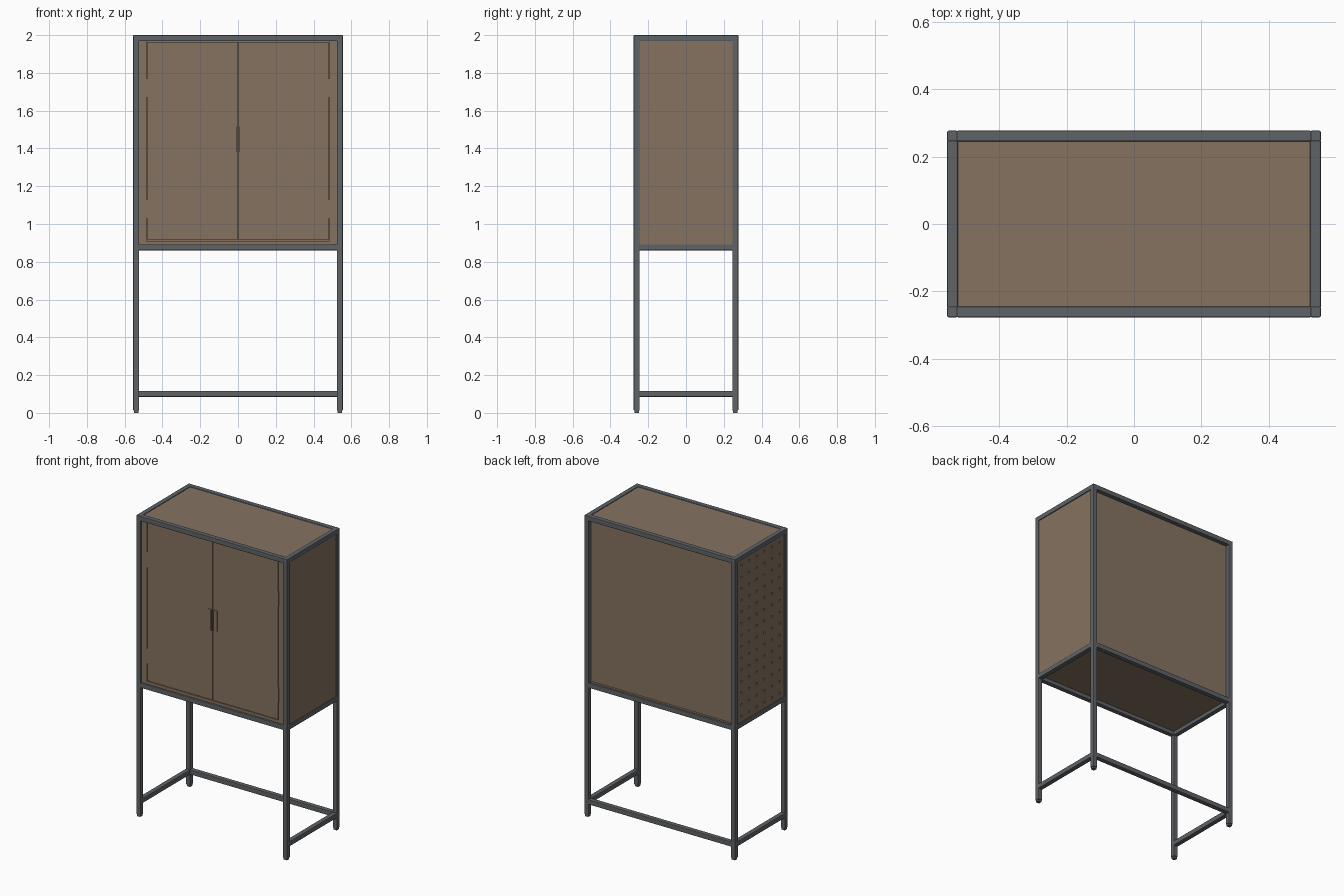
import bpy, bmesh, math
from mathutils import Matrix

if "Cube" in bpy.data.objects:
    bpy.data.objects.remove(bpy.data.objects["Cube"])


def material(name, rgb):
    m = bpy.data.materials.new(name)
    m.diffuse_color = (*rgb, 1)
    m.use_nodes = True
    m.node_tree.nodes["Principled BSDF"].inputs["Base Color"].default_value = m.diffuse_color
    return m


STEEL = material("dark grey steel", (0.115, 0.125, 0.135))
BROWN = material("brown panel", (0.235, 0.17, 0.12))

X, Y, T = 0.555, 0.277, 0.032      # half width, half depth, tube size
LOW, SHELF, TOP = 0.085, 0.86, 2.0  # lower rail, cabinet base, full height


def box(name, x, y, z, mat, bevel=0.0):
    """Box from (min, max) ranges on each axis."""
    bm = bmesh.new()
    bmesh.ops.create_cube(bm, size=1)
    for v in bm.verts:
        v.co = [r[0] if c < 0 else r[1] for c, r in zip(v.co, (x, y, z))]
    me = bpy.data.meshes.new(name)
    bm.to_mesh(me)
    bm.free()
    ob = bpy.data.objects.new(name, me)
    bpy.context.collection.objects.link(ob)
    me.materials.append(mat)
    if bevel:
        mod = ob.modifiers.new("edges", "BEVEL")
        mod.width, mod.segments = bevel, 2
    return ob


def span(side, outer, size):
    """Range of given size ending at the outer face on one side."""
    return (outer - size, outer) if side > 0 else (-outer, -outer + size)


# Corner posts with slimmer feet
for sx, xn in ((-1, "left"), (1, "right")):
    for sy, yn in ((-1, "front"), (1, "back")):
        box(f"{yn}_{xn}_post", span(sx, X, T), span(sy, Y, T), (0.012, TOP), STEEL, 0.004)
        box(f"{yn}_{xn}_foot", span(sx, X - 0.004, T - 0.008),
            span(sy, Y - 0.004, T - 0.008), (0, 0.014), STEEL)

# Horizontal rails; the lower level has no front rail
for level, z in (("lower", LOW), ("base", SHELF), ("top", TOP - T)):
    zr = (z, z + T)
    for s, n in ((-1, "left"), (1, "right")):
        box(f"{level}_{n}_rail", span(s, X, T), (-Y + T - 0.004, Y - T + 0.004), zr, STEEL, 0.004)
    for s, n in ((-1, "front"), (1, "back")):
        if level != "lower" or s > 0:
            box(f"{level}_{n}_rail", (-X + T - 0.004, X - T + 0.004), span(s, Y, T), zr, STEEL, 0.004)

# Cabinet panels
IX, IY = X - T + 0.002, Y - T + 0.002
Z0, Z1 = SHELF + T - 0.002, TOP - T + 0.002
box("top_panel", (-IX, IX), (-IY, IY), (TOP - 0.016, TOP - 0.005), BROWN)
box("bottom_panel", (-X + 0.012, X - 0.012), (-Y + 0.012, Y - 0.012),
    (SHELF + T - 0.008, SHELF + T + 0.003), BROWN)
box("back_panel", (-IX, IX), (Y - 0.038, Y - 0.027), (Z0, Z1), BROWN)
box("right_side_panel", (X - 0.017, X - 0.006), (-IY, IY), (Z0, Z1), BROWN)
left = box("left_side_panel", (-X + 0.006, -X + 0.017), (-IY, IY), (Z0, Z1), BROWN)

# Peg holes through the left side
bm = bmesh.new()
for r in range(14):
    for c in range(6):
        y, z = (c - 2.5) * 0.08, 0.93 + 0.077 * r
        bmesh.ops.create_cone(
            bm, cap_ends=True, segments=10, radius1=0.008, radius2=0.008, depth=0.04,
            matrix=Matrix.Translation((-X + 0.011, y, z)) @ Matrix.Rotation(math.pi / 2, 4, "Y"))
me = bpy.data.meshes.new("peg_hole_cutter")
bm.to_mesh(me)
bm.free()
cutter = bpy.data.objects.new("peg_hole_cutter", me)
bpy.context.collection.objects.link(cutter)
me.materials.append(BROWN)
cutter.hide_render = True
cutter.hide_viewport = True
mod = left.modifiers.new("peg_holes", "BOOLEAN")
mod.operation, mod.solver, mod.object = "DIFFERENCE", "EXACT", cutter

# Front surround, doors, handles and hinges
DX, DZ0, DZ1 = 0.48, 0.915, 1.964
FRONT = -Y + 0.012
box("front_sill", (-IX, IX), (FRONT, FRONT + 0.02), (Z0, DZ0 - 0.004), BROWN)
for s, n in ((-1, "left"), (1, "right")):
    def side(a, b):
        return tuple(sorted((s * a, s * b)))
    box(f"{n}_stile", side(DX + 0.004, IX), (FRONT, FRONT + 0.02), (Z0, Z1), BROWN)
    box(f"{n}_door", side(0.002, DX), (FRONT, FRONT + 0.016), (DZ0, DZ1), BROWN)
    # Bent-plate handle: mounting flange and projecting grip
    box(f"{n}_handle_plate", side(0.004, 0.035), (FRONT - 0.003, FRONT), (1.38, 1.515), BROWN)
    box(f"{n}_handle_grip", side(0.004, 0.009), (FRONT - 0.012, FRONT), (1.38, 1.515), BROWN)
    for z in (1.08, 1.72):
        box(f"{n}_hinge", side(DX - 0.002, DX + 0.006), (FRONT - 0.003, FRONT + 0.008),
            (z - 0.05, z + 0.05), BROWN)
